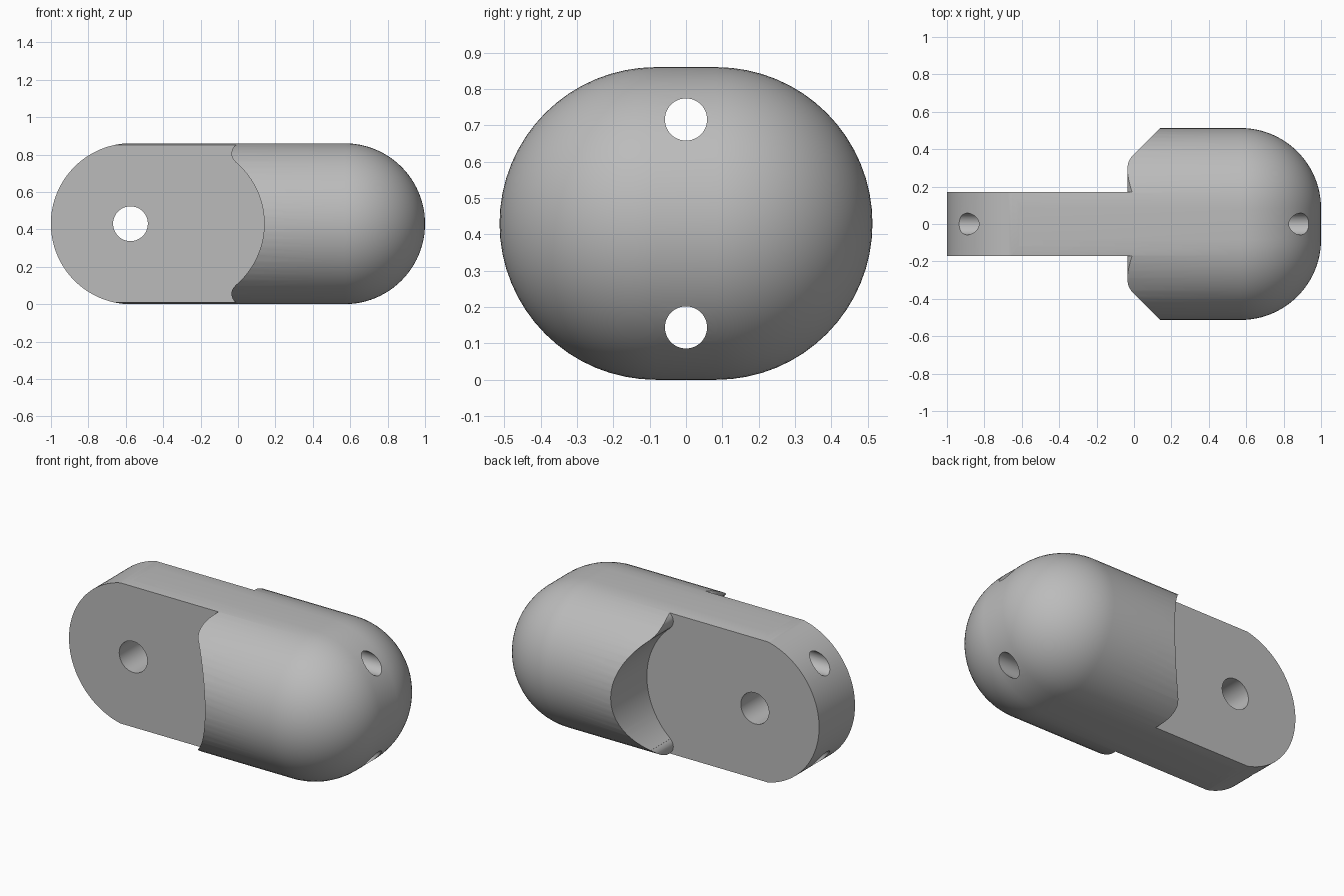
import bpy, bmesh, math
from mathutils import Matrix, Vector

cube = bpy.data.objects.get("Cube")
if cube:
    bpy.data.objects.remove(cube, do_unlink=True)

R = 0.43          # radius of the rounded sides and ends
FLAT = 0.083      # half width of the flat strip on top and bottom
END = 0.57        # x of the end arc centres
TONGUE = 0.17     # half thickness of the tongue


def make_object(name, bm):
    bmesh.ops.recalc_face_normals(bm, faces=bm.faces)
    mesh = bpy.data.meshes.new(name)
    bm.to_mesh(mesh)
    bm.free()
    obj = bpy.data.objects.new(name, mesh)
    bpy.context.collection.objects.link(obj)
    return obj


def arc(cx, cz, r, start, end, steps):
    """Points of an arc in the xz plane, angles in degrees."""
    angles = [math.radians(start + (end - start) * i / steps) for i in range(steps + 1)]
    return [(cx + r * math.cos(a), cz + r * math.sin(a)) for a in angles]


def prism(name, outline, y0, y1):
    bm = bmesh.new()
    face = bm.faces.new([bm.verts.new((x, y0, z)) for x, z in outline])
    ext = bmesh.ops.extrude_face_region(bm, geom=[face])
    verts = [g for g in ext["geom"] if isinstance(g, bmesh.types.BMVert)]
    bmesh.ops.translate(bm, verts=verts, vec=(0, y1 - y0, 0))
    return make_object(name, bm)


def rod(name, r, length, axis, centre):
    bm = bmesh.new()
    turn = Vector((0, 0, 1)).rotation_difference(Vector(axis)).to_matrix().to_4x4()
    bmesh.ops.create_cone(bm, cap_ends=True, segments=48, radius1=r, radius2=r,
                          depth=length, matrix=Matrix.Translation(centre) @ turn)
    return make_object(name, bm)


def cut(target, cutter):
    cutter.hide_render = True
    mod = target.modifiers.new("cut", "BOOLEAN")
    mod.operation = "DIFFERENCE"
    mod.solver = "EXACT"
    mod.object = cutter
    bpy.context.view_layer.objects.active = target
    bpy.ops.object.modifier_apply(modifier=mod.name)
    bpy.data.objects.remove(cutter, do_unlink=True)


# Body: wide round section along x, closing in a dome on the right
SIDE = 32
stations = [(-1.2, R)] + arc(END, 0, R, 90, 0, 24)
bm = bmesh.new()
rings = []
for x, r in stations:
    ring = []
    for sign, first in ((1, -90), (-1, 90)):
        for c, s in arc(0, 0, max(r, 0), first, first + 180, SIDE):
            ring.append(bm.verts.new((x, sign * FLAT + c, R + s)))
    rings.append(ring)
n = len(rings[0])
for a, b in zip(rings, rings[1:]):
    for i in range(n):
        j = (i + 1) % n
        bm.faces.new((a[i], a[j], b[j], b[i]))
bm.faces.new(rings[0])
bmesh.ops.remove_doubles(bm, verts=bm.verts, dist=0.0005)
body = make_object("link_body", bm)

# Rounded end of the tongue
end_arc = arc(-END, R, R + 0.0006, 90, 270, 64)
cut(body, prism("end_cutter", end_arc + [(-END, -0.3), (-1.5, -0.3), (-1.5, 1.2), (-END, 1.2)],
                -0.8, 0.8))

# Side pockets: hollow round wall with rounded lips, both sides of the tongue
lip = math.degrees(math.atan2(0.375, 0.31))
wall = arc(-0.29, R, R, 0, lip, 20)
upper = wall + arc(0.02, 0.805, 0.055, 180 + lip, 90, 14) + [(0.02, 1.2), (-1.5, 1.2)]
lower = [(x, 2 * R - z) for x, z in reversed(upper)]
outline = upper + lower[:-1]
for sign in (1, -1):
    cut(body, prism("pocket_cutter", outline, sign * TONGUE, sign * 0.8))

# Pin hole across the tongue and two cord holes along the length
cut(body, rod("pin_cutter", 0.093, 1, (0, 1, 0), (-0.575, 0, R)))
for z in (R - 0.286, R + 0.286):
    cut(body, rod("cord_cutter", 0.058, 3, (1, 0, 0), (0, 0, z)))

grey = bpy.data.materials.new("light_grey")
grey.use_nodes = True
colour = (0.5, 0.5, 0.5, 1)
grey.diffuse_color = colour
grey.node_tree.nodes["Principled BSDF"].inputs["Base Color"].default_value = colour
body.data.materials.clear()
body.data.materials.append(grey)

bpy.ops.object.select_all(action="DESELECT")
body.select_set(True)
bpy.context.view_layer.objects.active = body
bpy.ops.object.shade_smooth_by_angle(angle=math.radians(30))
